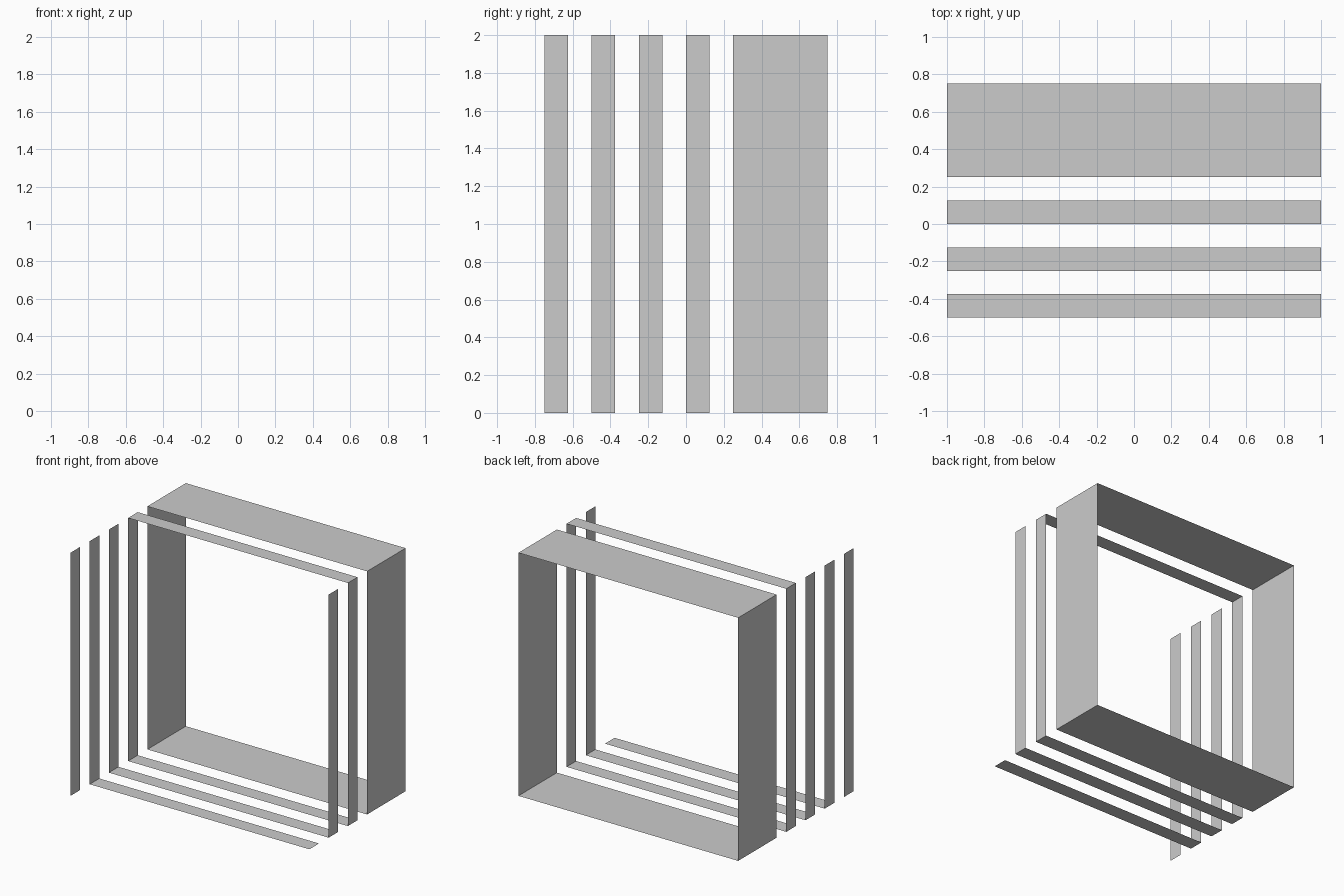
import bpy

if "Cube" in bpy.data.objects:
    bpy.data.objects.remove(bpy.data.objects["Cube"])

# Square outline in x,z: down the left, along the bottom, up the right, back over the top
CORNERS = [(-1, 2), (-1, 0), (1, 0), (1, 2)]


def band(name, y0, y1, sides):
    """Paper-thin band that follows the first few sides of the square."""
    count = min(sides + 1, 4)
    verts = [(x, y, z) for x, z in CORNERS[:count] for y in (y0, y1)]
    faces = []
    for i in range(sides):
        a, b = 2 * i, 2 * ((i + 1) % 4)
        faces.append((a, a + 1, b + 1, b))  # outward facing
    mesh = bpy.data.meshes.new(name)
    mesh.from_pydata(verts, [], faces)
    mesh.update()
    obj = bpy.data.objects.new(name, mesh)
    bpy.context.collection.objects.link(obj)
    return obj


# Wide closed frame at the back
band("back_frame", 0.25, 0.75, 4)

# Narrow bands, each one side shorter towards the front
for step, (name, sides) in enumerate([("closed_band", 4),
                                      ("three_sided_band", 3),
                                      ("two_sided_band", 2),
                                      ("single_strip", 1)]):
    y = -0.25 * step
    band(name, y, y + 0.125, sides)
